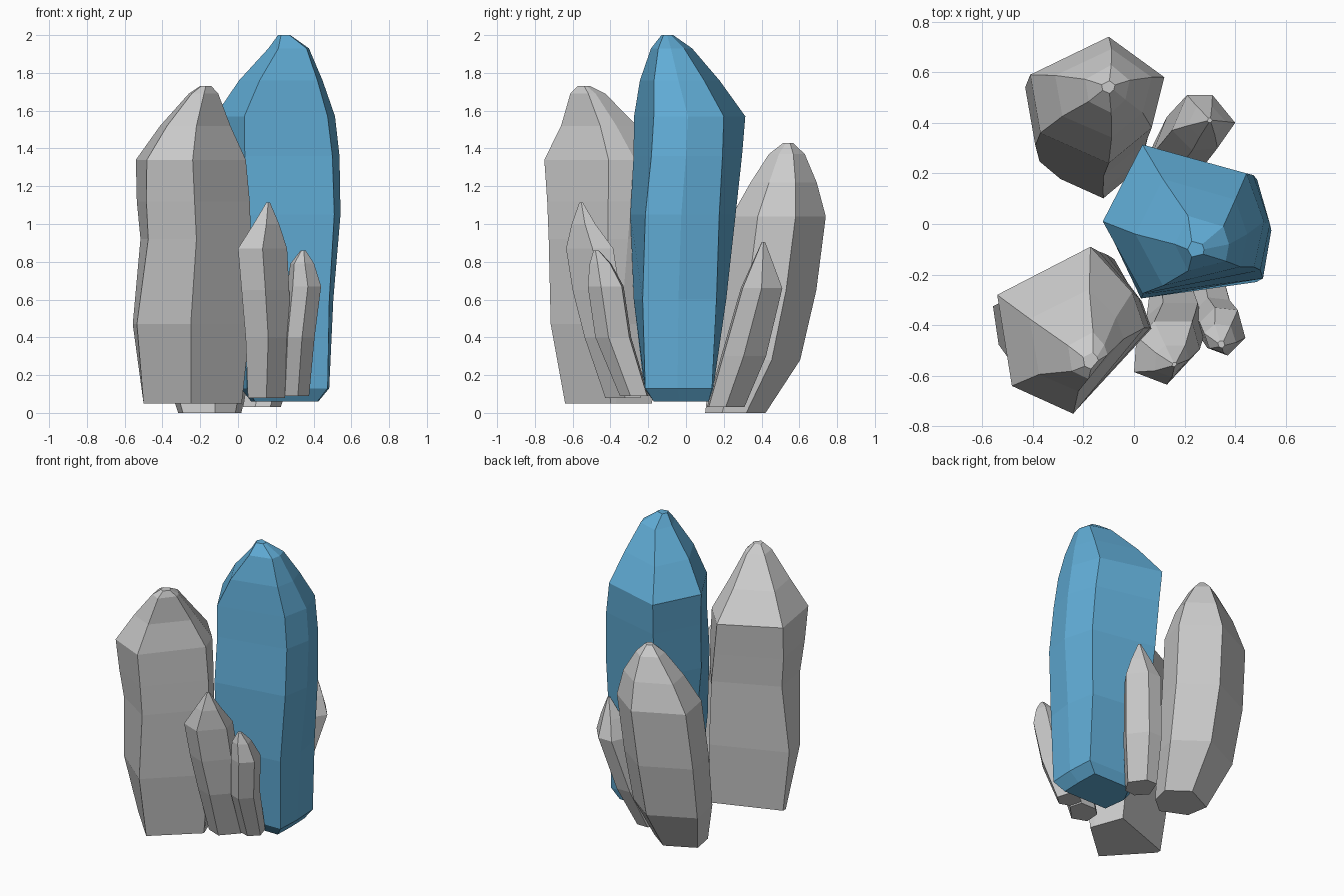
import bpy, bmesh

# Blue for the main crystal
blue = bpy.data.materials.new("crystal_blue")
blue.diffuse_color = (0.12, 0.42, 0.68, 1)


def crystal(name, outline, rings, mat=None, base=None, shoulder=1):
    """Loft a six-sided outline through rings of (z, centre x, centre y, scale x, scale y).
    An optional base outline blends into the main one up to the shoulder height."""
    bm = bmesh.new()
    base = base or outline
    z0 = rings[0][0]
    loops = []
    for z, cx, cy, sx, sy in rings:
        t = min(1, (z - z0) / (shoulder - z0))
        loops.append([bm.verts.new((cx + (bx + (x - bx) * t) * sx,
                                    cy + (by + (y - by) * t) * sy, z))
                      for (x, y), (bx, by) in zip(outline, base)])
    n = len(outline)
    for a, b in zip(loops, loops[1:]):
        for i in range(n):
            j = (i + 1) % n
            bm.faces.new((a[i], a[j], b[j], b[i]))
    bm.faces.new(loops[0])
    bm.faces.new(loops[-1])
    bmesh.ops.recalc_face_normals(bm, faces=bm.faces)
    me = bpy.data.meshes.new(name)
    bm.to_mesh(me)
    bm.free()
    ob = bpy.data.objects.new(name, me)
    bpy.context.collection.objects.link(ob)
    if mat:
        me.materials.append(mat)
    return ob


# Tall blue crystal
crystal("main_crystal",
        [(-.33, 0), (-.17, .32), (.25, .20), (.32, 0), (.28, -.19), (-.17, -.30)],
        [(.06, .24, -.03, 1, 1), (.13, .24, -.045, 1.27, 1.2),
         (.60, .22, -.04, 1.22, 1.2), (1.05, .22, -.025, 1.18, 1.1),
         (1.36, .215, 0, 1.07, 1.0), (1.57, .20, .01, .98, .95),
         (1.76, .23, -.04, .68, .68), (1.93, .27, -.08, .33, .35),
         (2.0, .245, -.10, .10, .10)], blue,
        base=[(-.17, .02), (-.10, .15), (.18, .15), (.185, 0), (.18, -.14), (-.15, -.14)],
        shoulder=1.57)

# Large grey crystal, front left
crystal("front_left_crystal",
        [(-.31, .14), (-.25, -.22), (0, -.33), (.29, .01), (.24, .15), (.07, .33)],
        [(.05, -.25, -.40, 1, 1), (.47, -.25, -.42, 1.14, 1.1),
         (.92, -.22, -.42, 1.02, 1.02), (1.12, -.23, -.42, 1.02, 1.0),
         (1.34, -.24, -.42, .97, 1), (1.52, -.22, -.46, .62, .61),
         (1.69, -.18, -.52, .26, .28), (1.73, -.17, -.54, .10, .10)],
        base=[(-.25, .06), (-.25, .03), (0, -.24), (.27, 0), (.26, .03), (.19, .22)],
        shoulder=1.34)

# Leaning grey crystal, back left
crystal("back_left_crystal",
        [(-.28, .11), (.03, .26), (.25, .10), (.20, -.10), (.03, -.24), (-.24, -.12)],
        [(0, -.14, .255, .63, .64), (.28, -.15, .36, .93, .94),
         (.65, -.15, .43, 1, 1), (1.04, -.13, .48, 1, 1),
         (1.22, -.11, .51, .72, .70), (1.37, -.10, .53, .33, .38),
         (1.43, -.10, .54, .10, .10)])

# Small crystal, back right
crystal("back_right_crystal",
        [(-.13, -.03), (-.07, .11), (.03, .11), (.12, 0), (.05, -.10), (-.05, -.11)],
        [(.03, .13, .21, .80, .90), (.30, .20, .305, 1, 1.08),
         (.66, .28, .40, 1, 1), (.78, .29, .405, .60, .55),
         (.905, .30, .41, .08, .08)])

# Two small crystals at the front
crystal("front_small_crystal",
        [(-.13, -.08), (0, -.13), (.13, .01), (.10, .12), (-.05, .12), (-.12, .06)],
        [(.08, .15, -.33, .75, .75), (.40, .16, -.42, .92, .90),
         (.65, .145, -.47, .97, 1), (.87, .13, -.505, 1, 1),
         (1.0, .15, -.54, .52, .50), (1.115, .16, -.555, .07, .07)])
crystal("front_tiny_crystal",
        [(-.09, .03), (-.06, -.07), (.02, -.10), (.09, -.03), (.06, .08), (-.03, .09)],
        [(.09, .30, -.27, .85, .80), (.40, .32, -.38, .95, 1),
         (.67, .35, -.42, 1, 1), (.79, .34, -.45, .70, .60),
         (.86, .345, -.475, .15, .15)])
